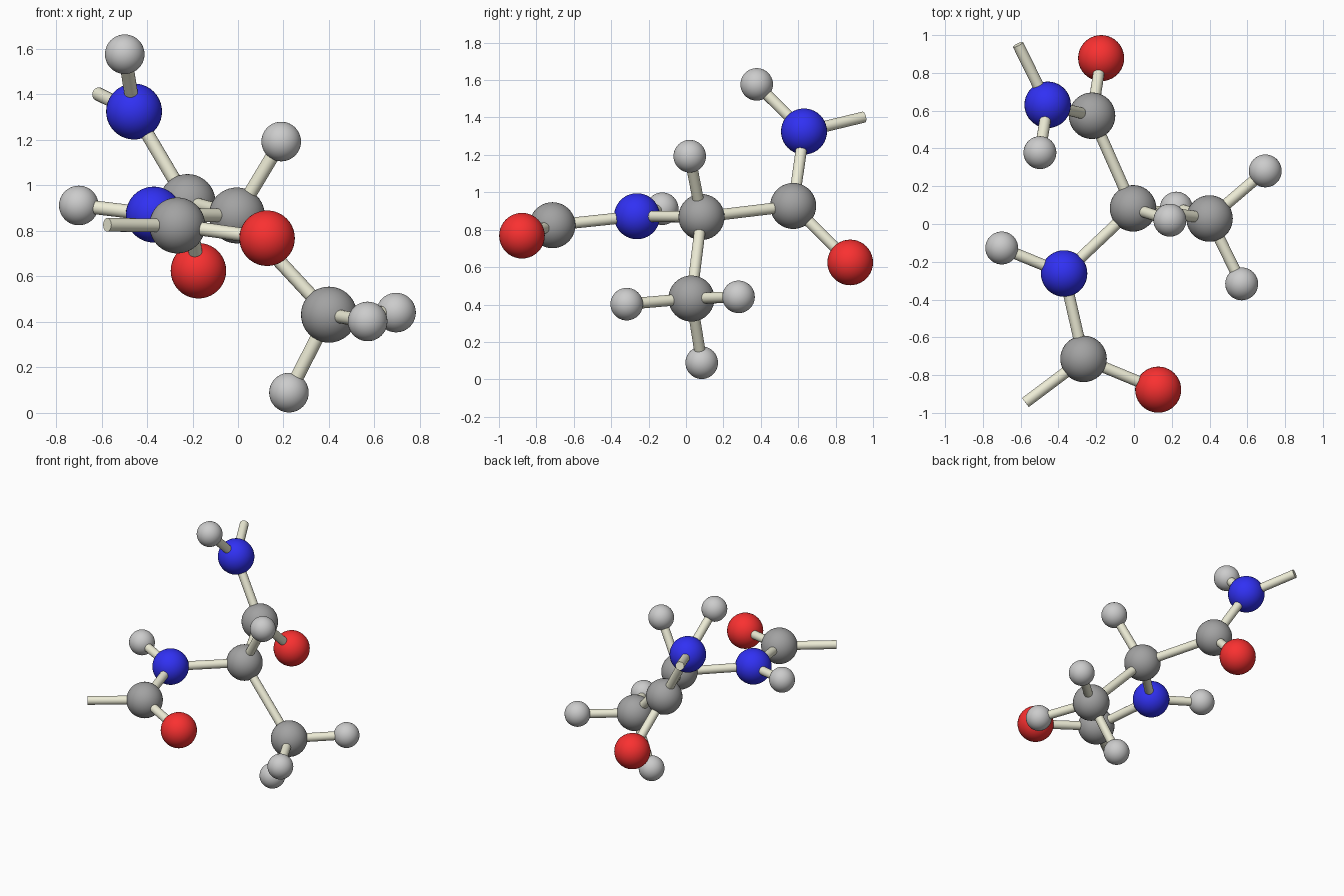
import bpy
from mathutils import Vector

if "Cube" in bpy.data.objects:
    bpy.data.objects.remove(bpy.data.objects["Cube"])


def material(name, rgb):
    m = bpy.data.materials.new(name)
    m.diffuse_color = (*rgb, 1)
    m.use_nodes = True
    m.node_tree.nodes["Principled BSDF"].inputs["Base Color"].default_value = m.diffuse_color
    return m


BOND = material("cream", (0.86, 0.85, 0.68))
# element: (plain name, radius, material)
KINDS = {
    "C": ("carbon", 0.123, material("dark_grey", (0.36, 0.36, 0.36))),
    "N": ("nitrogen", 0.123, material("blue", (0.03, 0.03, 0.9))),
    "O": ("oxygen", 0.122, material("red", (0.95, 0.03, 0.03))),
    "H": ("hydrogen", 0.087, material("light_grey", (0.7, 0.7, 0.7))),
}

# atom centres, first letter of the key is the element
ATOMS = {
    "C_centre": (-0.005, 0.083, 0.868),
    "H_centre": (0.19, 0.02, 1.193),
    "C_back": (-0.222, 0.573, 0.927),
    "O_back": (-0.174, 0.878, 0.625),
    "N_back": (-0.457, 0.631, 1.325),
    "H_back": (-0.498, 0.378, 1.577),
    "C_methyl": (0.40, 0.029, 0.432),
    "H_methyl_1": (0.695, 0.281, 0.441),
    "H_methyl_2": (0.57, -0.317, 0.402),
    "H_methyl_3": (0.224, 0.084, 0.089),
    "N_front": (-0.37, -0.262, 0.872),
    "H_front": (-0.70, -0.127, 0.912),
    "C_front": (-0.267, -0.714, 0.824),
    "O_front": (0.128, -0.877, 0.768),
}
# open ends where the chain carries on
ENDS = {"end_back": (-0.614, 0.95, 1.402), "end_front": (-0.575, -0.945, 0.827)}

BONDS = [
    ("C_centre", "H_centre"), ("C_centre", "C_back"), ("C_centre", "C_methyl"),
    ("C_centre", "N_front"), ("C_back", "O_back"), ("C_back", "N_back"),
    ("N_back", "H_back"), ("N_back", "end_back"),
    ("C_methyl", "H_methyl_1"), ("C_methyl", "H_methyl_2"), ("C_methyl", "H_methyl_3"),
    ("N_front", "H_front"), ("N_front", "C_front"),
    ("C_front", "O_front"), ("C_front", "end_front"),
]


def finish(name, mat):
    ob = bpy.context.object
    ob.name = name
    ob.data.materials.append(mat)
    bpy.ops.object.shade_smooth_by_angle()


# atoms: smooth balls
for key, pos in ATOMS.items():
    kind, radius, mat = KINDS[key[0]]
    bpy.ops.mesh.primitive_uv_sphere_add(segments=40, ring_count=20, radius=radius, location=pos)
    finish(kind + key[1:], mat)

# bonds: capped rods from centre to centre
POINTS = {**ATOMS, **ENDS}
for a, b in BONDS:
    p, q = Vector(POINTS[a]), Vector(POINTS[b])
    d = q - p
    bpy.ops.mesh.primitive_cylinder_add(vertices=20, radius=0.03, depth=d.length,
                                        location=(p + q) / 2,
                                        rotation=d.to_track_quat('Z', 'Y').to_euler())
    finish(f"bond_{a}_to_{b}", BOND)
